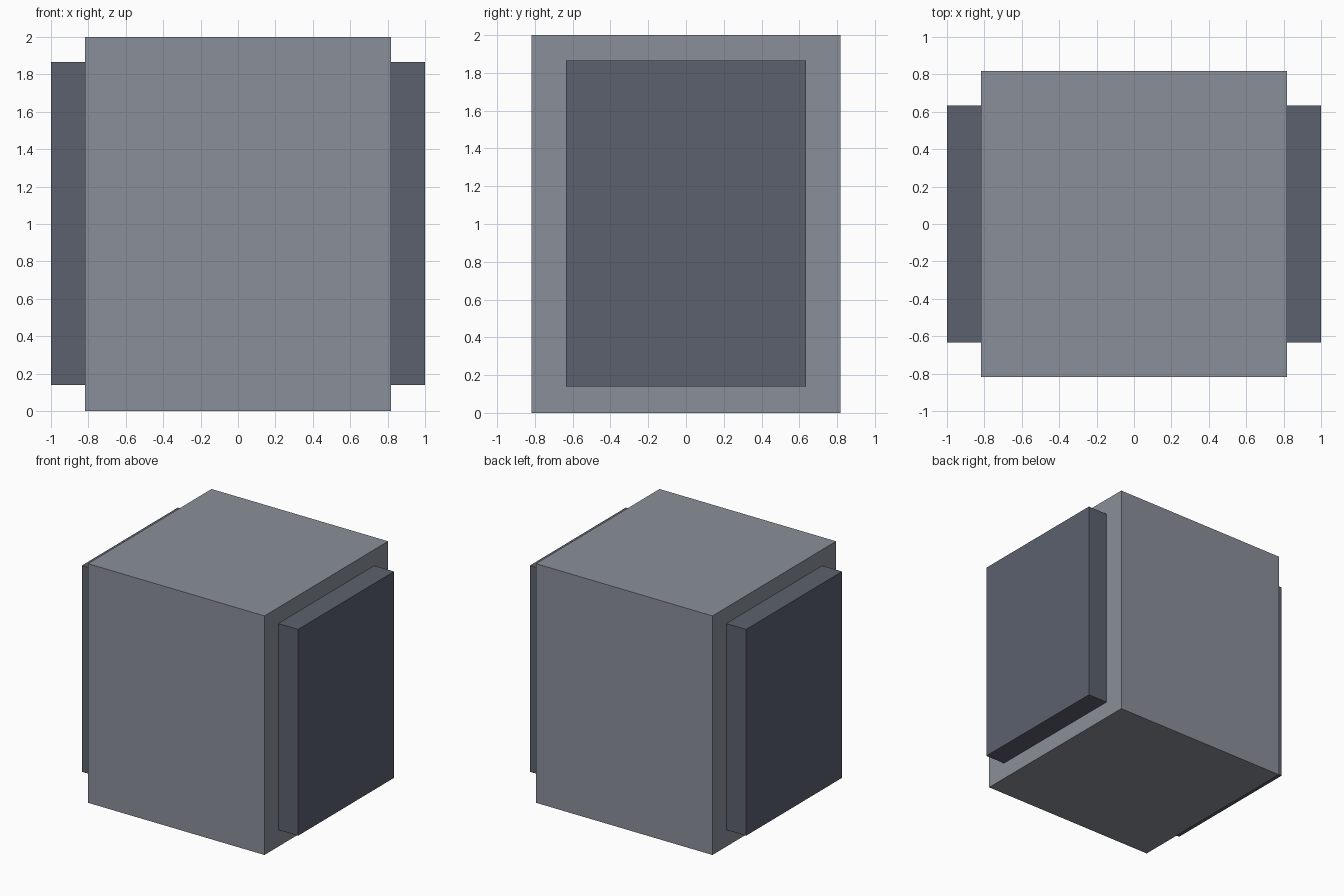
import bpy

if "Cube" in bpy.data.objects:
    bpy.data.objects.remove(bpy.data.objects["Cube"])


def material(name, color):
    mat = bpy.data.materials.new(name)
    mat.diffuse_color = (*color, 1.0)
    mat.use_nodes = True
    mat.node_tree.nodes["Principled BSDF"].inputs["Base Color"].default_value = mat.diffuse_color
    return mat


def box(name, low, high, mat):
    center = [(a + b) / 2 for a, b in zip(low, high)]
    bpy.ops.mesh.primitive_cube_add(size=1, location=center)
    obj = bpy.context.object
    obj.name = name
    obj.scale = [b - a for a, b in zip(low, high)]
    bpy.ops.object.transform_apply(location=True, rotation=False, scale=True)
    obj.data.materials.append(mat)
    return obj


light_grey = material("light_grey", (0.254, 0.279, 0.319))
dark_grey = material("dark_grey", (0.105, 0.12, 0.153))

HALF = 0.817  # half width of the main block

# Main block
box("body", (-HALF, -HALF, 0), (HALF, HALF, 2), light_grey)

# Raised panel on the right, mirrored to the left
panel = box("side_panels", (HALF, -0.634, 0.14), (1, 0.634, 1.866), dark_grey)
mirror = panel.modifiers.new("mirror", 'MIRROR')
mirror.use_axis = (True, False, False)
mirror.use_mirror_merge = False
